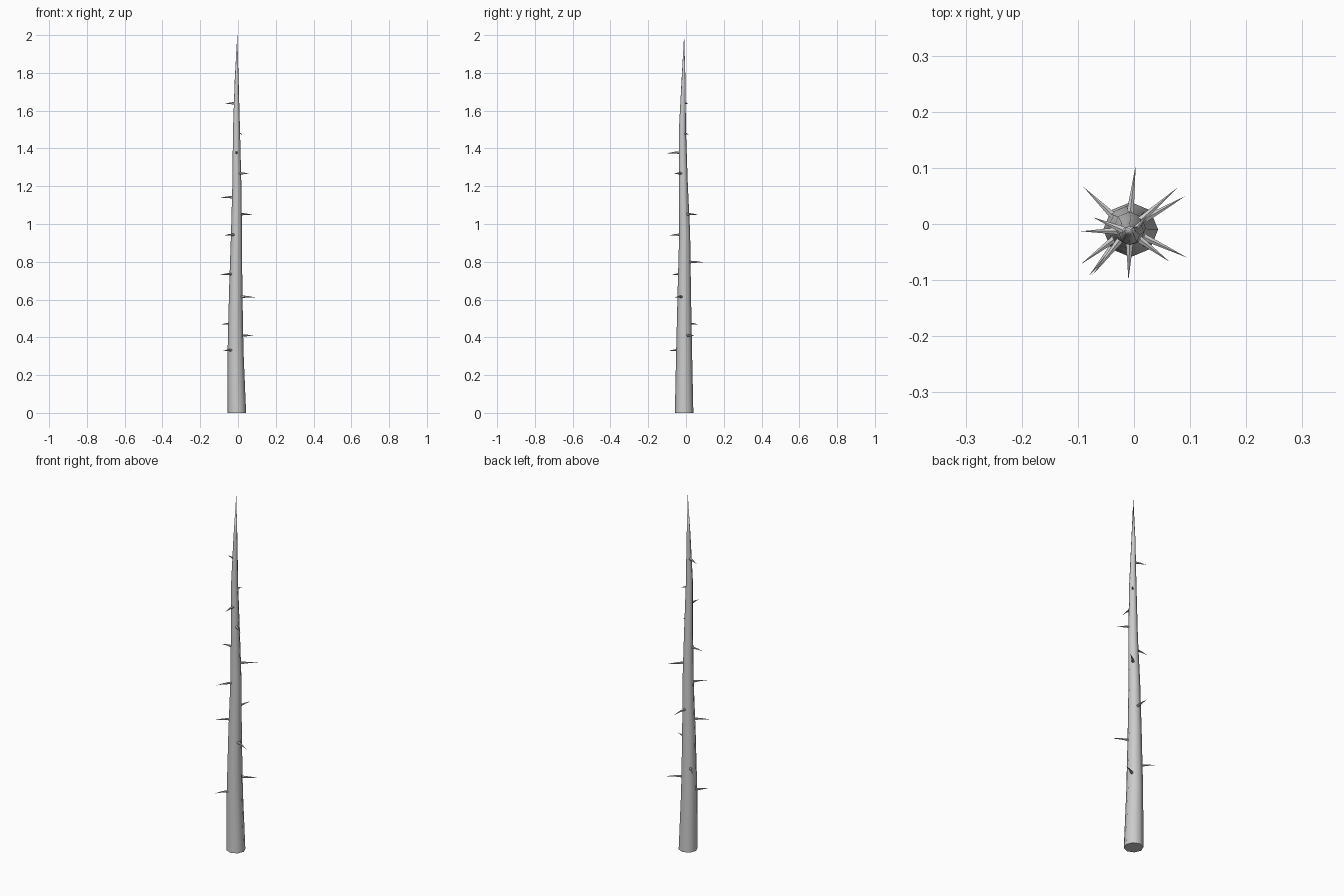
import bpy, bmesh, math
from mathutils import Vector

if "Cube" in bpy.data.objects:
    bpy.data.objects.remove(bpy.data.objects["Cube"])


def tube(name, path, sides):
    """Tapered tube along (point, radius) pairs, closed to a point at the end."""
    bm = bmesh.new()
    pts = [Vector(p) for p, r in path]
    axis = (pts[-1] - pts[0]).normalized()
    ref = Vector((1, 0, 0)) if abs(axis.z) > 0.9 else Vector((0, 0, 1))
    v = axis.cross(ref).normalized()
    u = v.cross(axis)
    rings = []
    for p, (_, r) in zip(pts[:-1], path[:-1]):
        ring = []
        for i in range(sides):
            a = 2 * math.pi * i / sides
            ring.append(bm.verts.new(p + (u * math.cos(a) + v * math.sin(a)) * r))
        rings.append(ring)
    tip = bm.verts.new(pts[-1])
    for i in range(sides):
        j = (i + 1) % sides
        for a, b in zip(rings, rings[1:]):
            bm.faces.new((a[i], a[j], b[j], b[i]))
        bm.faces.new((rings[-1][i], rings[-1][j], tip))
    bm.faces.new(rings[0][::-1])
    bmesh.ops.recalc_face_normals(bm, faces=bm.faces)
    me = bpy.data.meshes.new(name)
    bm.to_mesh(me)
    bm.free()
    ob = bpy.data.objects.new(name, me)
    bpy.context.collection.objects.link(ob)
    bpy.context.view_layer.objects.active = ob
    ob.select_set(True)
    bpy.ops.object.shade_smooth_by_angle(angle=math.radians(50))
    ob.select_set(False)
    return ob


# Stem: gently bent, tapering to a point
stem = [((-0.006, -0.010, 0.0), 0.049),
        ((-0.013, -0.010, 0.33), 0.042),
        ((-0.012, -0.009, 0.66), 0.035),
        ((-0.008, -0.007, 0.95), 0.029),
        ((-0.006, -0.014, 1.20), 0.024),
        ((-0.008, -0.019, 1.50), 0.0185),
        ((-0.007, -0.013, 1.77), 0.010),
        ((-0.004, -0.010, 2.0), 0.0)]
tube("stem", stem, 8)


def stem_at(z):
    for (a, ra), (b, rb) in zip(stem, stem[1:]):
        if a[2] <= z <= b[2]:
            t = (z - a[2]) / (b[2] - a[2])
            return Vector(a).lerp(Vector(b), t), ra + (rb - ra) * t


# Thorns: tip positions, each rooted in the stem and drooping slightly
tips = [(-0.073, 0.012, 1.635), (0.024, 0.015, 1.474), (-0.010, -0.100, 1.374),
        (0.063, -0.067, 1.264), (-0.095, -0.013, 1.138), (0.079, 0.066, 1.048),
        (-0.074, -0.091, 0.939), (0.003, 0.105, 0.795), (-0.095, -0.072, 0.731),
        (0.095, -0.060, 0.611), (-0.090, 0.066, 0.468), (0.092, 0.050, 0.406),
        (-0.080, -0.092, 0.328)]
for n, t in enumerate(tips):
    tip = Vector(t)
    c, r = stem_at(tip.z)
    c.z += 0.004
    d = tip - c
    d.z = 0
    root = c + d.normalized() * r * 0.8
    mid = root.lerp(tip, 0.5) + Vector((0, 0, 0.002))
    size = 0.0075 if d.length > 0.06 else 0.005
    tube(f"thorn_{n + 1}", [(root, size), (mid, size * 0.5), (tip, 0)], 6)
